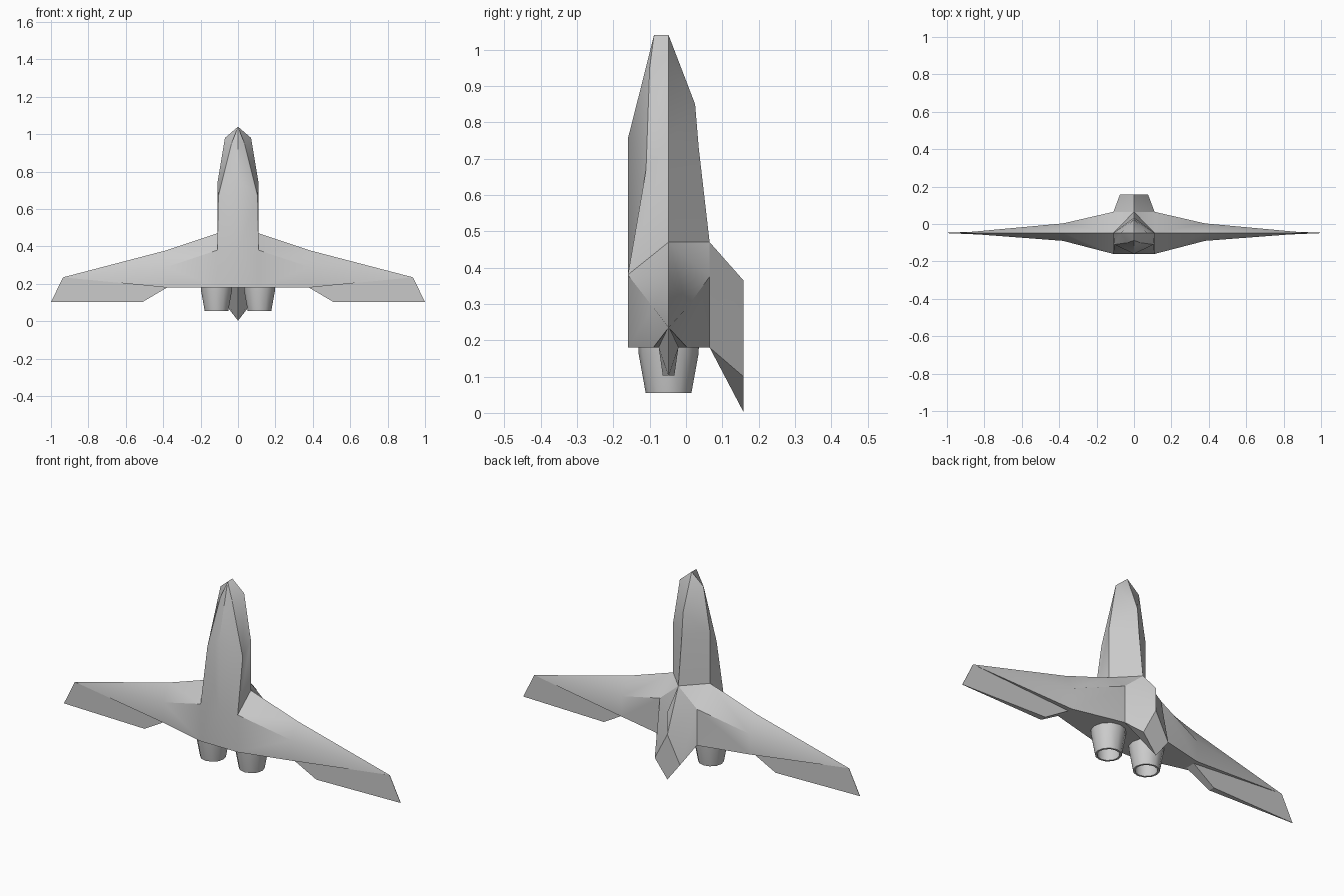
import bpy, bmesh, math
from mathutils import Vector

if "Cube" in bpy.data.objects:
    bpy.data.objects.remove(bpy.data.objects["Cube"])

MID = -0.048  # wing plane in y


def finish(bm, name, angle=30):
    bmesh.ops.remove_doubles(bm, verts=bm.verts, dist=0.0005)
    bmesh.ops.recalc_face_normals(bm, faces=bm.faces)
    me = bpy.data.meshes.new(name)
    bm.to_mesh(me)
    bm.free()
    ob = bpy.data.objects.new(name, me)
    bpy.context.collection.objects.link(ob)
    bpy.ops.object.select_all(action='DESELECT')
    ob.select_set(True)
    bpy.context.view_layer.objects.active = ob
    bpy.ops.object.shade_smooth_by_angle(angle=math.radians(angle))
    return ob


def mirrored(name, faces):
    """Right-half faces plus their mirror image, welded along x = 0."""
    bm = bmesh.new()
    for s in (1, -1):
        for f in faces:
            pts = []
            for p in f:
                if p not in pts:
                    pts.append(p)
            if len(pts) > 2:
                bm.faces.new([bm.verts.new((s * x, y, z)) for x, y, z in pts])
    return finish(bm, name)


def bridge(a, b, closed=False):
    n = len(a)
    return [(a[i], a[(i + 1) % n], b[(i + 1) % n], b[i])
            for i in range(n if closed else n - 1)]


# Forward fuselage stations: ridge, side, chine, belly
stations = [
    [(0, MID, 1.04), (0, MID, 1.04), (0, -.088, 1.04), (0, -.088, 1.04)],
    [(0, .025, .85), (.07, MID, .98), (.035, -.10, .95), (0, -.108, .96)],
    [(0, .035, .73), (.11, MID, .74), (.105, -.11, .67), (0, -.16, .755)],
    [(0, .065, .47), (.11, MID, .47), (.11, -.16, .38), (0, -.16, .38)],
]
hull = []
for a, b in zip(stations, stations[1:]):
    hull += bridge(a, b)

# Wing sections: leading edge, top, top rear, bottom rear, bottom
root = [(.11, MID, .47), (.11, .065, .375), (.11, .065, .18), (.11, -.16, .18), (.11, -.16, .38)]
kink = [(.38, MID, .38), (.38, .003, .29), (.38, .003, .18), (.38, -.09, .18), (.38, -.09, .29)]
tip = (.935, MID, .235)
hull += bridge(root, kink, True) + bridge(kink, [tip] * 5, True)

# Rear fuselage block
top_rear, belly_rear = (0, .065, .18), (0, -.16, .18)
hull += [
    (stations[3][0], root[0], root[1]),
    (stations[3][0], root[1], root[2], top_rear),
    (stations[3][3], root[4], root[3], belly_rear),
    (top_rear, root[2], root[3], belly_rear),
]
mirrored("hull_and_wings", hull)

# Trailing flaps: tapered plates, (x, z, half thickness)
outline = [(.38, .18, .027), (.935, .235, .001), (1.0, .103, .001), (.51, .103, .016)]
upper = [(x, MID + t, z) for x, z, t in outline]
lower = [(x, MID - t, z) for x, z, t in outline]
mirrored("wing_flaps", bridge(upper, lower, True) + [upper, lower])

# Dorsal fin: sharp front ridge opening into a kite-shaped end
ridge, kite_top, kite_low = (0, .158, .365), (0, .158, .245), (0, .158, .003)
kite_side = (.075, .158, .10)
mirrored("dorsal_fin", [
    (stations[3][0], root[1], kite_top, ridge),
    (root[1], root[2], kite_side, kite_top),
    (root[2], top_rear, kite_low, kite_side),
    (kite_top, kite_side, kite_low),
])

# Engine nozzles: hollow tapered tubes
profile = [(.084, .19), (.082, .16), (.063, .055), (.053, .055), (.060, .14), (0, .14)]
for side, sx in (("right", 1), ("left", -1)):
    bm = bmesh.new()
    vs = [bm.verts.new((sx * .115 + r, MID, z)) for r, z in profile]
    es = [bm.edges.new(e) for e in zip(vs, vs[1:])]
    bmesh.ops.spin(bm, geom=vs + es, cent=Vector((sx * .115, MID, 0)), axis=(0, 0, 1),
                   angle=2 * math.pi, steps=12, use_merge=False)
    finish(bm, "nozzle_" + side, 35)
